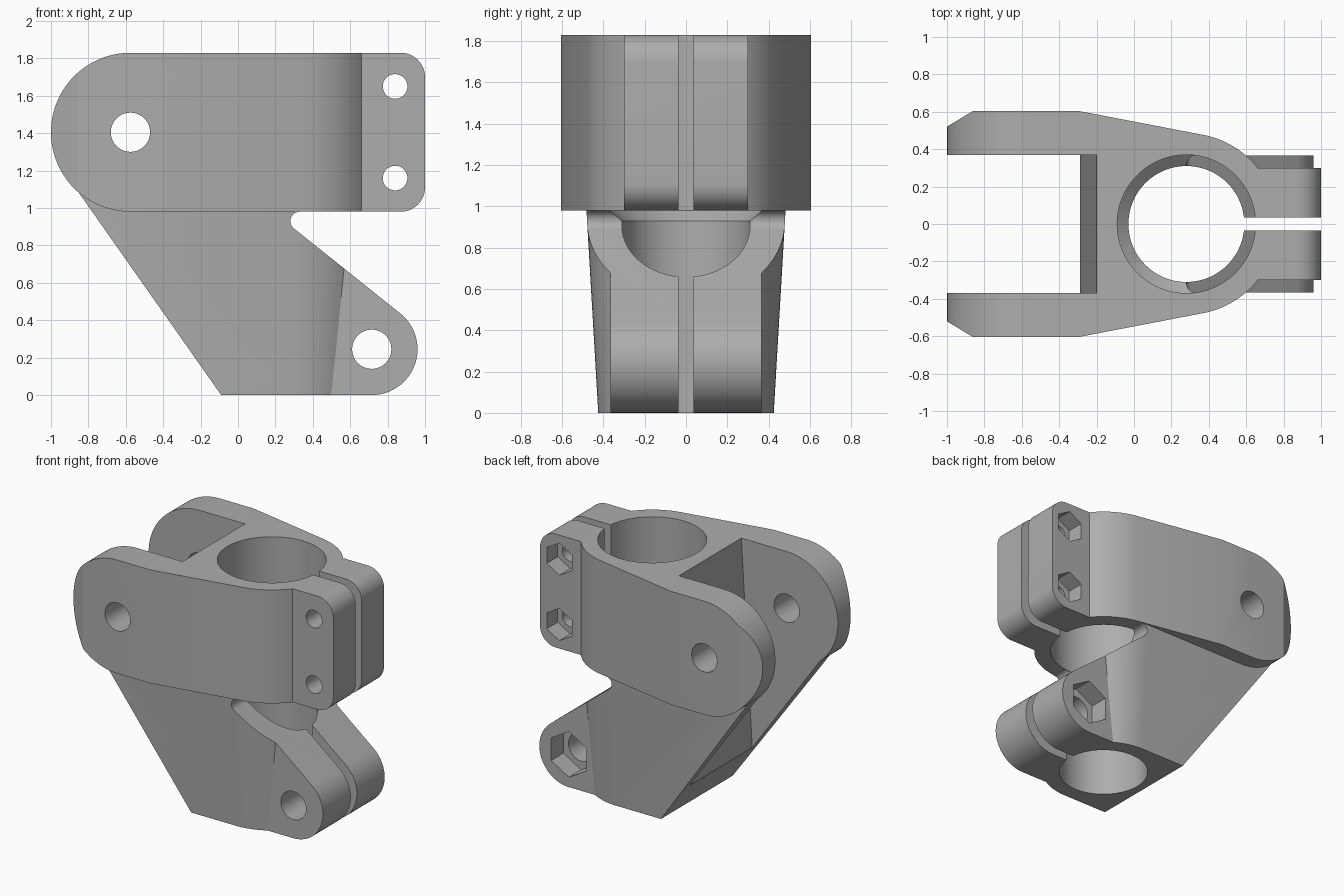
import bpy, bmesh
from math import sin, cos, radians, sqrt, asin, degrees
from mathutils import Vector

if "Cube" in bpy.data.objects:
    bpy.data.objects.remove(bpy.data.objects["Cube"])

grey = bpy.data.materials.new("plain grey")
grey.use_nodes = True
grey.diffuse_color = (0.42, 0.42, 0.42, 1)
grey.node_tree.nodes["Principled BSDF"].inputs["Base Color"].default_value = grey.diffuse_color


def arc(cx, cy, r, a0, a1, n=24):
    angles = [radians(a0 + (a1 - a0) * i / n) for i in range(n + 1)]
    return [(cx + r * cos(a), cy + r * sin(a)) for a in angles]


def loft(name, rings):
    """Solid through matching rings of 3D points, capped at both ends."""
    bm = bmesh.new()
    loops = [[bm.verts.new(p) for p in ring] for ring in rings]
    n = len(loops[0])
    for a, b in zip(loops, loops[1:]):
        for i in range(n):
            j = (i + 1) % n
            bm.faces.new((a[i], a[j], b[j], b[i]))
    bm.faces.new(loops[0])
    bm.faces.new(loops[-1])
    bmesh.ops.recalc_face_normals(bm, faces=bm.faces)
    mesh = bpy.data.meshes.new(name)
    bm.to_mesh(mesh)
    bm.free()
    mesh.materials.append(grey)
    obj = bpy.data.objects.new(name, mesh)
    bpy.context.collection.objects.link(obj)
    return obj


def plan(name, pts, z0, z1):
    return loft(name, [[Vector((x, y, z)) for x, y in pts] for z in (z0, z1)])


def side(name, pts, y0, y1):
    return loft(name, [[Vector((x, y, z)) for x, z in pts] for y in (y0, y1)])


def box_pts(x0, x1, y0, y1):
    return [(x0, y0), (x1, y0), (x1, y1), (x0, y1)]


def combine(target, tool, operation):
    """Apply a boolean and discard the tool."""
    mod = target.modifiers.new("cut", 'BOOLEAN')
    mod.operation, mod.solver, mod.object = operation, 'EXACT', tool
    bpy.context.view_layer.objects.active = target
    bpy.ops.object.modifier_apply(modifier=mod.name)
    bpy.data.objects.remove(tool)


BORE_X, RING, LOW, TOP = 0.28, 0.485, 0.98, 1.83
PIVOT = (-0.575, 1.405)
FOOT = (0.715, 0.245)

# Upper clamp and fork, from its plan outline
ear_angle = degrees(asin(0.3 / RING))
half = [(1, 0.3)] + arc(BORE_X, 0, RING, ear_angle, 79.5, 24)
half += [(-0.3, 0.605), (-0.86, 0.605), (-1, 0.52)]
body = plan("clamp_bracket", half + [(x, -y) for x, y in reversed(half)], 0.9, 1.9)
outline = arc(*PIVOT, 0.425, 90, 270, 48)
outline += arc(0.87, LOW + 0.13, 0.13, -90, 0, 12) + arc(0.87, TOP - 0.13, 0.13, 0, 90, 12)
combine(body, side("upper_outline", outline, -1, 1), 'INTERSECT')


# Lower wedge: tapered stadium section joined to the foot lugs
def stadium(w, z):
    pts = arc(BORE_X, 0, w, -90, 90, 48) + [(-1.1, w), (-1.1, -w)]
    return [Vector((x, y, z)) for x, y in pts]


wedge = loft("lower_wedge", [stadium(0.422, -0.05), stadium(0.482, LOW), stadium(0.482, 1.3)])
combine(wedge, plan("foot_lugs", box_pts(0.2, 1.1, -0.365, 0.365), -0.04, 0.97), 'UNION')
outline = [(-0.92, 1.18), (-0.7, 1.2), (0.33, 1.2)]
outline += arc(0.33, 0.93, 0.05, 90, 231.4, 12)
outline += arc(*FOOT, 0.245, 51.4, -90, 32) + [(-0.09, 0)]
combine(wedge, side("lower_outline", outline, -1, 1), 'INTERSECT')
combine(body, wedge, 'UNION')

# Fork gap with a slightly sloping back wall
gap = [(-1.3, -0.2), (-0.318, -0.2), (-0.196, 1.9), (-1.3, 1.9)]
combine(body, side("fork_gap", gap, -0.37, 0.37), 'DIFFERENCE')

# Stepped bore with a small cone between its two sizes
steps = ((-0.1, 0.31), (0.93, 0.31), (LOW, 0.37), (2, 0.37))
rings = [[Vector((x, y, z)) for x, y in arc(BORE_X, 0, r, 0, 354.375, 63)] for z, r in steps]
combine(body, loft("bore", rings), 'DIFFERENCE')

# Clamping slot
combine(body, plan("slot", box_pts(BORE_X, 1.2, -0.036, 0.036), -0.1, 2), 'DIFFERENCE')

# Cross holes, with hexagonal nut pockets at the back: x, z, hole, pocket, pocket floor
holes = (
    (*PIVOT, 0.105, 0, 0),
    (*FOOT, 0.105, 0.17, 0.22),
    (0.84, 1.65, 0.066, 0.12, 0.17),
    (0.84, 1.16, 0.066, 0.12, 0.17),
)
for x, z, r, pocket, floor in holes:
    combine(body, side("hole", arc(x, z, r, 0, 348.75, 31), -1, 1), 'DIFFERENCE')
    if pocket:
        combine(body, side("nut_pocket", arc(x, z, pocket, 30, 330, 5), floor, 1), 'DIFFERENCE')

# Smooth the round walls, keep edges crisp
bpy.ops.object.select_all(action='DESELECT')
body.select_set(True)
bpy.context.view_layer.objects.active = body
bpy.ops.object.shade_smooth_by_angle(angle=radians(25))
